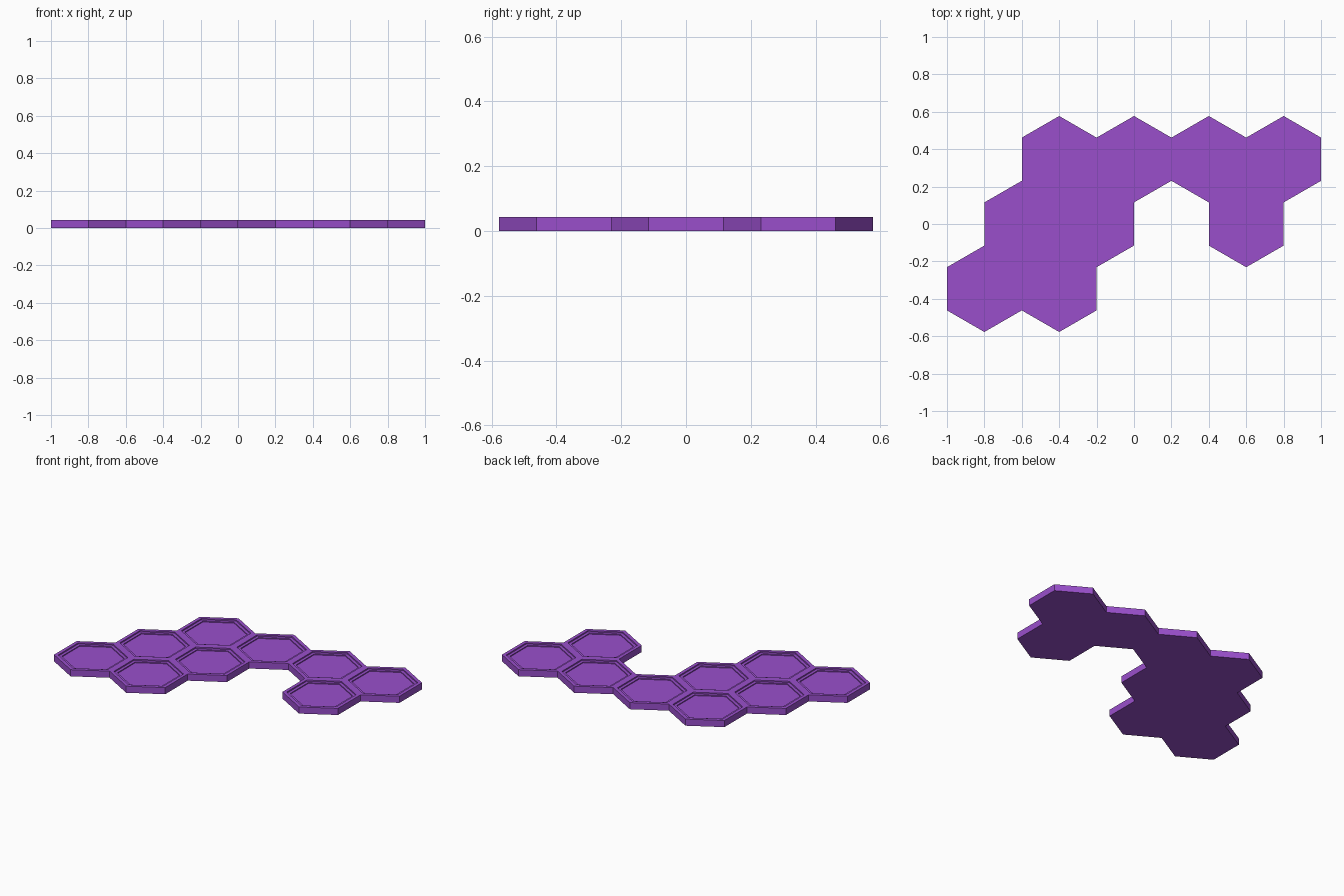
import bpy, bmesh
from math import sin, cos, pi, sqrt

if "Cube" in bpy.data.objects:
    bpy.data.objects.remove(bpy.data.objects["Cube"])

PITCH = 0.4                    # flat-to-flat width of a tile
RADIUS = PITCH / sqrt(3)
ROW = RADIUS * 1.5
HEIGHT = 0.043

purple = bpy.data.materials.new("purple")
purple.diffuse_color = (0.32, 0.078, 0.6, 1)
purple.use_nodes = True
purple.node_tree.nodes["Principled BSDF"].inputs["Base Color"].default_value = purple.diffuse_color

# (radius factor, height) from the underside up the wall, over the rim, into the recess
PROFILE = [(1.0, 0.0), (1.0, HEIGHT), (0.89, HEIGHT), (0.89, 0.035),
           (0.80, 0.035), (0.80, 0.029)]


def hex_tile(name, x, y):
    bm = bmesh.new()
    rings = []
    for f, z in PROFILE:
        rings.append([bm.verts.new((f * RADIUS * cos(pi / 6 + i * pi / 3),
                                    f * RADIUS * sin(pi / 6 + i * pi / 3), z))
                      for i in range(6)])
    for a, b in zip(rings, rings[1:]):
        for i in range(6):
            j = (i + 1) % 6
            bm.faces.new((a[i], a[j], b[j], b[i]))
    bm.faces.new(rings[0][::-1])   # underside
    bm.faces.new(rings[-1])        # recess floor
    bmesh.ops.recalc_face_normals(bm, faces=bm.faces)
    mesh = bpy.data.meshes.new(name)
    bm.to_mesh(mesh)
    bm.free()
    mesh.materials.append(purple)
    ob = bpy.data.objects.new(name, mesh)
    ob.location = (x, y, 0)
    bpy.context.collection.objects.link(ob)


# Rows of tiles: row name, row index, x centres
for row, k, xs in (("back", 1, (-0.4, 0.0, 0.4, 0.8)),
                   ("middle", 0, (-0.6, -0.2, 0.6)),
                   ("front", -1, (-0.8, -0.4))):
    for n, x in enumerate(xs, 1):
        hex_tile(f"{row}_tile_{n}", x, k * ROW)
